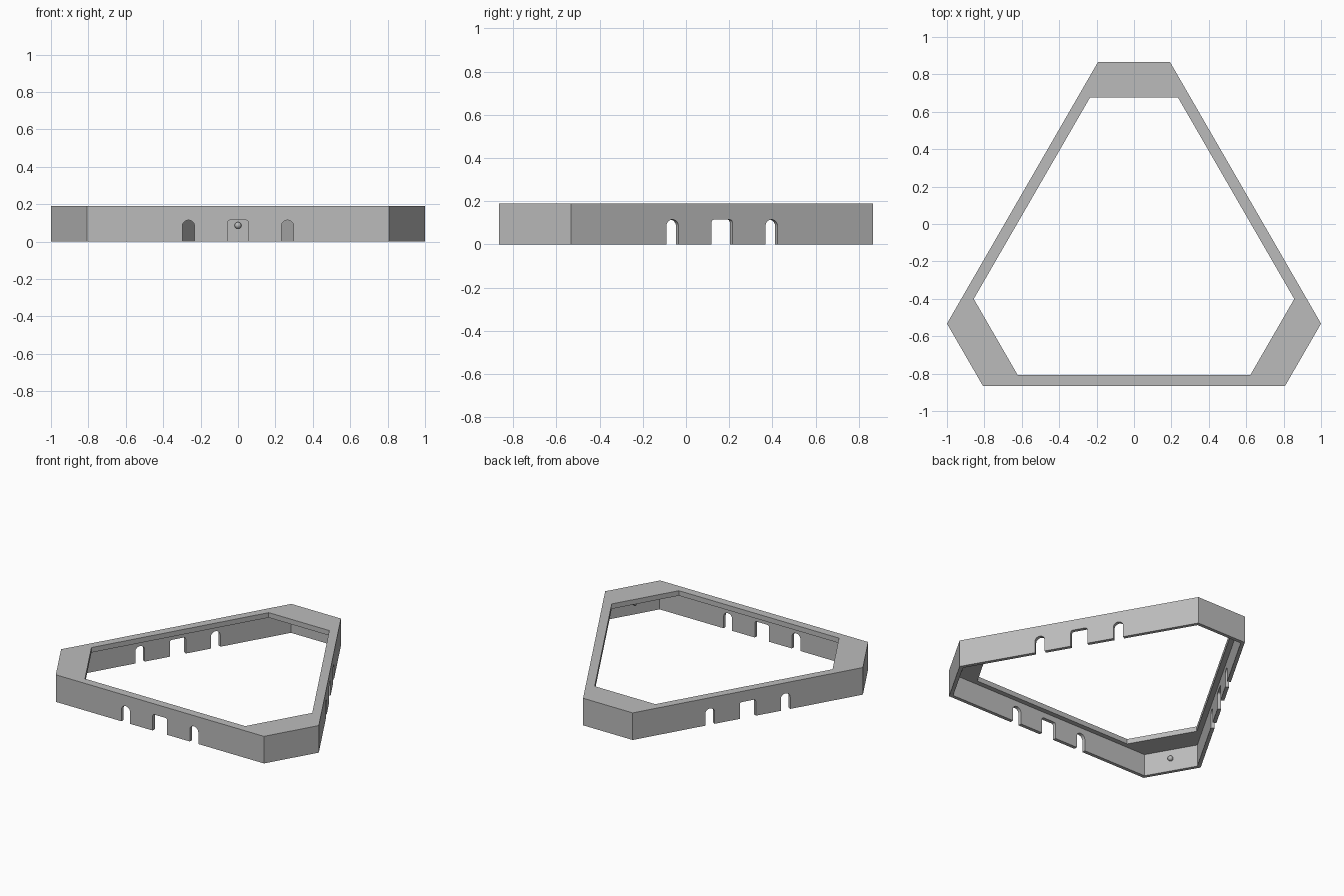
import bpy, bmesh, math
from mathutils import Vector, Matrix

if "Cube" in bpy.data.objects:
    bpy.data.objects.remove(bpy.data.objects["Cube"], do_unlink=True)

LONG, SHORT, HEIGHT = 1.615, 0.385, 0.19
WALL, RIM = 0.024, 0.035
ROOT3 = math.sqrt(3)
D_LONG = (LONG + 2 * SHORT) / (2 * ROOT3)       # centre to a long side
D_SHORT = ROOT3 / 2 * (LONG + SHORT) - D_LONG   # centre to a short side
CENTRE = Vector((0, D_LONG - ROOT3 / 4 * (LONG + SHORT), 0))

grey = bpy.data.materials.new("plain_grey")
grey.use_nodes = True
colour = (0.5, 0.5, 0.5, 1)
grey.diffuse_color = colour
grey.node_tree.nodes["Principled BSDF"].inputs["Base Color"].default_value = colour


def make_object(name, bm):
    bmesh.ops.recalc_face_normals(bm, faces=bm.faces)
    mesh = bpy.data.meshes.new(name)
    bm.to_mesh(mesh)
    bm.free()
    mesh.materials.append(grey)
    obj = bpy.data.objects.new(name, mesh)
    bpy.context.collection.objects.link(obj)
    return obj


def hexagon(bm, inset_long, inset_short, z):
    """Ring of corners where neighbouring long and short sides meet."""
    ring = []
    for i in range(6):
        a = math.radians(60 * i - 90)
        d = [D_LONG - inset_long, D_SHORT - inset_short]
        here, after = d if i % 2 == 0 else d[::-1]
        along = (after - here * 0.5) / (ROOT3 / 2)
        p = Vector((math.cos(a), math.sin(a), 0)) * here
        p += Vector((-math.sin(a), math.cos(a), 0)) * along
        ring.append(bm.verts.new(p + CENTRE + Vector((0, 0, z))))
    return ring


# Frame: thin walls under a top rim that widens at the three corners
bm = bmesh.new()
profile = [(0, 0, 0), (0, 0, HEIGHT), (0.058, 0.19, HEIGHT),
           (0.058, 0.19, HEIGHT - RIM), (WALL, WALL, HEIGHT - RIM), (WALL, WALL, 0)]
rings = [hexagon(bm, *p) for p in profile]
for k, ring in enumerate(rings):
    nxt = rings[(k + 1) % len(rings)]
    for i in range(6):
        j = (i + 1) % 6
        bm.faces.new((ring[i], ring[j], nxt[j], nxt[i]))
frame = make_object("frame", bm)


def slot_outline(x, half, top, radius):
    """Opening with rounded upper corners, reaching below the frame."""
    pts = [(x - half, -0.05), (x + half, -0.05)]
    for side, start in ((1, 0), (-1, 90)):
        for k in range(9):
            a = math.radians(start + 90 * k / 8)
            pts.append((x + side * (half - radius) + radius * math.cos(a),
                        top - radius + radius * math.sin(a)))
    return pts


# Slots: two arches and one square opening in each long wall
bm = bmesh.new()
for turn in range(3):
    place = Matrix.Translation(CENTRE) @ Matrix.Rotation(math.radians(120 * turn), 4, 'Z')
    for x, half, radius in ((-0.265, 0.033, 0.0325), (0, 0.056, 0.015), (0.265, 0.033, 0.0325)):
        outline = slot_outline(x, half, 0.115, radius)
        face = bm.faces.new([bm.verts.new(place @ Vector((u, -D_LONG - 0.03, v)))
                             for u, v in outline])
        grown = bmesh.ops.extrude_face_region(bm, geom=[face])
        moved = [g for g in grown["geom"] if isinstance(g, bmesh.types.BMVert)]
        bmesh.ops.translate(bm, verts=moved, vec=place.to_3x3() @ Vector((0, 0.1, 0)))
cutter = make_object("slot_cutter", bm)
cutter.hide_render = True

bpy.context.view_layer.objects.active = frame
cut = frame.modifiers.new("slots", 'BOOLEAN')
cut.operation, cut.solver, cut.object = 'DIFFERENCE', 'EXACT', cutter
bpy.ops.object.modifier_apply(modifier=cut.name)
bpy.data.objects.remove(cutter, do_unlink=True)

# Pegs: a small domed stud inside each short wall
for turn, name in enumerate(("back_peg", "right_peg", "left_peg")):
    bm = bmesh.new()
    bmesh.ops.create_uvsphere(bm, u_segments=20, v_segments=12, radius=0.018)
    place = (Matrix.Translation(CENTRE)
             @ Matrix.Rotation(math.radians(120 * turn), 4, 'Z')
             @ Matrix.Translation((0, D_SHORT - WALL - 0.01, 0.087)))
    bmesh.ops.transform(bm, matrix=place, verts=bm.verts)
    for f in bm.faces:
        f.smooth = True
    make_object(name, bm)
